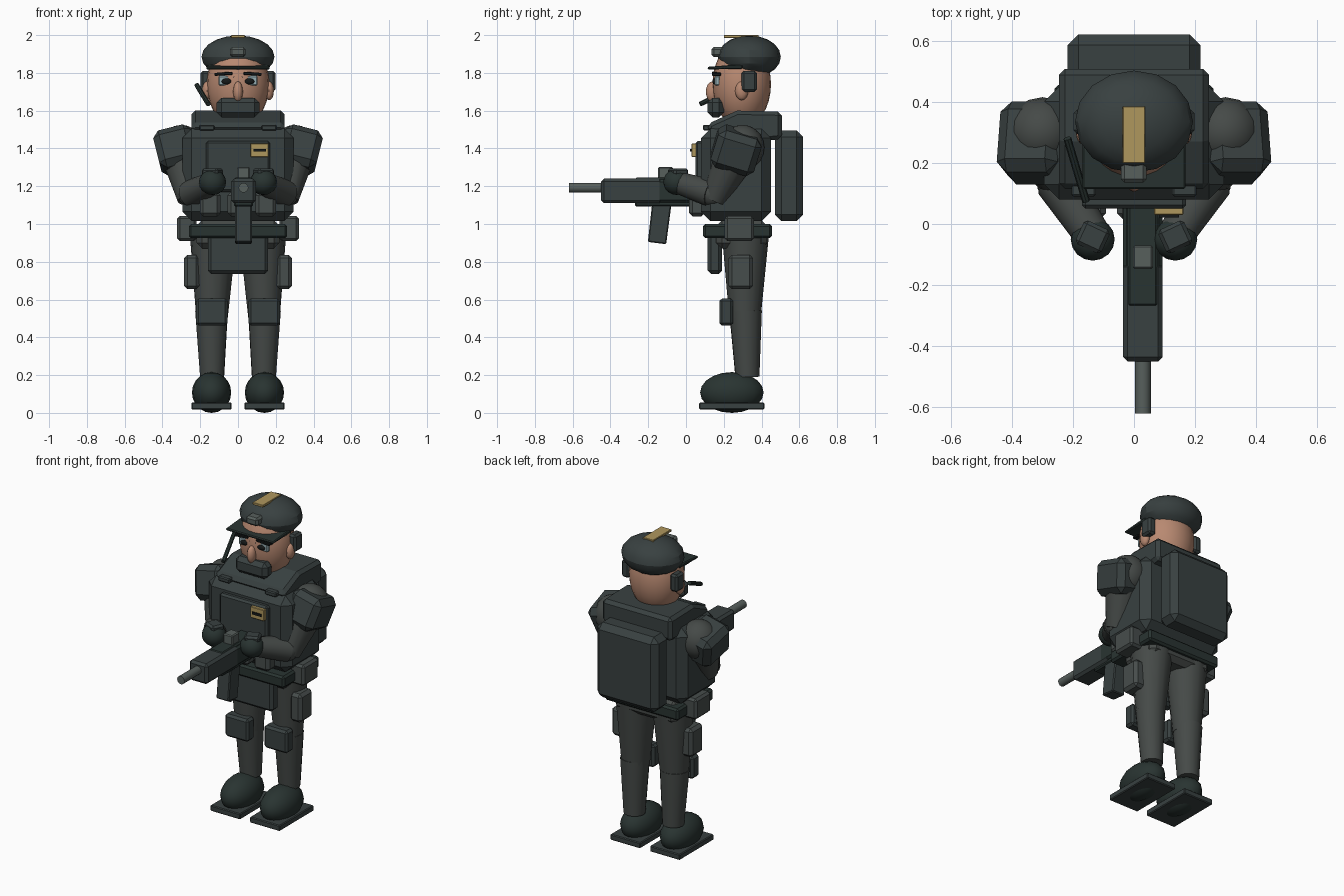
import bpy, bmesh
from math import radians
from mathutils import Vector


def material(name, rgb):
    m = bpy.data.materials.new(name)
    m.diffuse_color = (*rgb, 1)
    return m


ARMOR = material("armor", (0.040, 0.052, 0.052))
CLOTH = material("cloth", (0.060, 0.068, 0.064))
POUCH = material("pouch", (0.062, 0.074, 0.072))
DARK = material("dark", (0.022, 0.034, 0.031))
STEEL = material("steel", (0.095, 0.115, 0.108))
SKIN = material("skin", (0.48, 0.25, 0.165))
GOLD = material("gold", (0.43, 0.31, 0.11))
GLASS = material("glass", (0.30, 0.42, 0.45))
BLACK = material("black", (0.008, 0.010, 0.010))


def finish(name, bm, mat, smooth=None):
    bmesh.ops.recalc_face_normals(bm, faces=bm.faces)
    me = bpy.data.meshes.new(name)
    bm.to_mesh(me)
    bm.free()
    ob = bpy.data.objects.new(name, me)
    bpy.context.collection.objects.link(ob)
    me.materials.append(mat)
    if smooth:
        bpy.ops.object.select_all(action='DESELECT')
        ob.select_set(True)
        bpy.context.view_layer.objects.active = ob
        bpy.ops.object.shade_smooth_by_angle(angle=radians(smooth))
    return ob


def chamfer(ob, width):
    if width:
        b = ob.modifiers.new("chamfer", 'BEVEL')
        b.width, b.segments = width, 1
    return ob


def box(name, x, y, z, mat, bevel=0.01, rot=(0, 0, 0)):
    """Chamfered box from (low, high) ranges, rotated about its centre (degrees)."""
    bm = bmesh.new()
    bmesh.ops.create_cube(bm, size=1)
    for v in bm.verts:
        v.co = [c * (r[1] - r[0]) for c, r in zip(v.co, (x, y, z))]
    ob = finish(name, bm, mat)
    ob.location = [(r[0] + r[1]) / 2 for r in (x, y, z)]
    ob.rotation_euler = [radians(a) for a in rot]
    return chamfer(ob, bevel)


def prism(name, pts, x0, x1, mat, bevel=0.0):
    """Side profile of (y, z) points extruded along x."""
    bm = bmesh.new()
    f = bm.faces.new([bm.verts.new((x0, y, z)) for y, z in pts])
    ext = bmesh.ops.extrude_face_region(bm, geom=[f])
    for v in ext['geom']:
        if isinstance(v, bmesh.types.BMVert):
            v.co.x = x1
    return chamfer(finish(name, bm, mat), bevel)


def ball(name, c, r, mat, u=16, v=10, smooth=40, floor=None):
    bm = bmesh.new()
    bmesh.ops.create_uvsphere(bm, u_segments=u, v_segments=v, radius=1)
    for p in bm.verts:
        p.co = [a * b for a, b in zip(p.co, r)]
        if floor is not None:
            p.co.z = max(p.co.z, floor - c[2])
    ob = finish(name, bm, mat, smooth)
    ob.location = c
    return ob


def limb(name, a, b, ra, rb, mat, sides=16):
    """Tapered cylinder from a to b."""
    a, b = Vector(a), Vector(b)
    bm = bmesh.new()
    bmesh.ops.create_cone(bm, cap_ends=True, segments=sides, radius1=ra,
                          radius2=rb, depth=(b - a).length)
    ob = finish(name, bm, mat, 40)
    ob.location = (a + b) / 2
    ob.rotation_euler = (b - a).to_track_quat('Z', 'Y').to_euler()
    return ob


def span(s, lo, hi):
    return tuple(sorted((s * lo, s * hi)))


# Head and face
ball("head", (0, 0.295, 1.74), (0.165, 0.155, 0.23), SKIN, 24, 16)
ball("nose", (0, 0.14, 1.70), (0.026, 0.035, 0.055), SKIN, 12, 8)
box("face_mask", (-0.113, 0.113), (0.115, 0.20), (1.565, 1.668), ARMOR, 0.025)
box("glasses_bridge", (-0.025, 0.025), (0.145, 0.16), (1.765, 1.78), BLACK, 0)

# Helmet
ball("helmet", (0, 0.335, 1.885), (0.193, 0.167, 0.113), ARMOR, 16, 10, 25, 1.795)
prism("helmet_brim", [(0.115, 1.818), (0.115, 1.832), (0.24, 1.842), (0.30, 1.842),
                      (0.30, 1.822)], -0.168, 0.168, DARK, 0.005)
box("helmet_stripe", (-0.037, 0.036), (0.20, 0.385), (1.985, 2.0), GOLD, 0.002)
box("helmet_mount", (-0.043, 0.041), (0.135, 0.21), (1.885, 1.937), STEEL, 0.012)
limb("microphone_boom", (-0.218, 0.28, 1.735), (-0.157, 0.075, 1.635), 0.013, 0.013, DARK, 8)

# Torso, collar and backpack
box("torso", (-0.295, 0.295), (0.08, 0.45), (1.015, 1.505), ARMOR, 0.05)
prism("collar", [(0.115, 1.53), (0.115, 1.49), (0.42, 1.44), (0.507, 1.45),
                 (0.507, 1.595), (0.27, 1.6)], -0.246, 0.246, ARMOR, 0.02)
box("backpack", (-0.217, 0.217), (0.47, 0.62), (1.015, 1.495), ARMOR, 0.035)
box("chest_plate", (-0.17, 0.17), (0.05, 0.10), (1.17, 1.44), ARMOR, 0.012)
box("chest_patch", (0.066, 0.162), (0.03, 0.055), (1.355, 1.427), GOLD, 0.003)
box("patch_bar", (0.082, 0.147), (0.022, 0.035), (1.383, 1.398), BLACK, 0)
for x in (-0.147, 0, 0.147):
    box("chest_pouch", (x - 0.055, x + 0.055), (0.017, 0.10), (1.04, 1.17), POUCH, 0.018)

# Belt and front flap
box("belt", (-0.26, 0.26), (0.09, 0.455), (0.925, 1.0), DARK, 0.012)
box("hips", (-0.22, 0.22), (0.16, 0.43), (0.87, 1.02), CLOTH, 0.03)
box("groin_flap", (-0.16, 0.16), (0.115, 0.19), (0.735, 0.96), ARMOR, 0.018)

for s in (-1, 1):
    # Eyes, brows, ears, headset
    ball("eye", (s * 0.06, 0.163, 1.752), (0.03, 0.015, 0.018), BLACK, 12, 8)
    box("lens", span(s, 0.022, 0.103), (0.152, 0.180), (1.733, 1.785), GLASS, 0.006)
    ball("pupil", (s * 0.06, 0.150, 1.755), (0.027, 0.010, 0.016), BLACK, 12, 8)
    box("brow", span(s, 0.03, 0.125), (0.138, 0.185), (1.787, 1.803), BLACK, 0.003,
        (0, s * 4, 0))
    ball("ear", (s * 0.165, 0.295, 1.705), (0.025, 0.035, 0.05), SKIN, 12, 8)
    box("headset", span(s, 0.145, 0.198), (0.295, 0.375), (1.70, 1.81), ARMOR, 0.012)
    box("strap_clip", span(s, 0.125, 0.205), (0.09, 0.14), (1.495, 1.525), ARMOR, 0.006)

    # Arms and gloves
    box("shoulder_pad", span(s, 0.225, 0.43), (0.145, 0.385), (1.285, 1.495), ARMOR,
        0.035, (-17, s * 14, 0))
    ball("shoulder", (s * 0.30, 0.30, 1.405), (0.115, 0.115, 0.12), CLOTH)
    limb("upper_arm", (s * 0.30, 0.28, 1.40), (s * 0.255, 0.15, 1.13), 0.12, 0.065, CLOTH)
    ball("elbow", (s * 0.25, 0.14, 1.16), (0.07, 0.07, 0.07), CLOTH)
    limb("forearm", (s * 0.25, 0.14, 1.16), (s * 0.14, -0.03, 1.215), 0.075, 0.06, CLOTH)
    ball("glove", (s * 0.135, -0.05, 1.222), (0.072, 0.07, 0.068), DARK)
    box("knuckle_guard", span(s, 0.088, 0.182), (-0.085, 0.0), (1.255, 1.295), ARMOR,
        0.012, (0, 0, s * 25))

    # Legs
    limb("thigh", (s * 0.138, 0.312, 0.50), (s * 0.130, 0.315, 0.97), 0.083, 0.127, CLOTH)
    limb("shin", (s * 0.137, 0.325, 0.19), (s * 0.14, 0.315, 0.54), 0.064, 0.087, CLOTH)
    box("knee_pad", span(s, 0.055, 0.222), (0.177, 0.25), (0.462, 0.606), ARMOR, 0.014)
    box("hip_pouch", span(s, 0.22, 0.322), (0.205, 0.36), (0.91, 1.043), POUCH, 0.014)
    box("thigh_pouch", span(s, 0.205, 0.285), (0.225, 0.355), (0.655, 0.837), POUCH, 0.018)

    # Boots
    ball("boot", (s * 0.14, 0.243, 0.108), (0.104, 0.168, 0.108), DARK, 16, 10)
    box("sole", span(s, 0.034, 0.246), (0.07, 0.415), (0.018, 0.055), ARMOR, 0.005)

# Rifle
GX = 0.029
box("rifle_receiver", (GX - 0.05, GX + 0.05), (-0.27, 0.09), (1.092, 1.245), DARK, 0.008)
box("rifle_handguard", (GX - 0.065, GX + 0.065), (-0.45, -0.125), (1.11, 1.24), ARMOR, 0.015)
box("rifle_stock", (GX - 0.065, GX + 0.065), (-0.20, 0.09), (1.115, 1.235), DARK, 0.012)
limb("rifle_barrel", (GX, -0.62, 1.192), (GX, -0.44, 1.192), 0.026, 0.026, STEEL, 12)
box("rifle_sight", (GX - 0.033, GX + 0.033), (-0.147, -0.07), (1.235, 1.302), STEEL, 0.006)
prism("rifle_magazine", [(-0.178, 1.12), (-0.075, 1.12), (-0.105, 0.893), (-0.202, 0.905)],
      GX - 0.044, GX + 0.044, ARMOR, 0.006)
